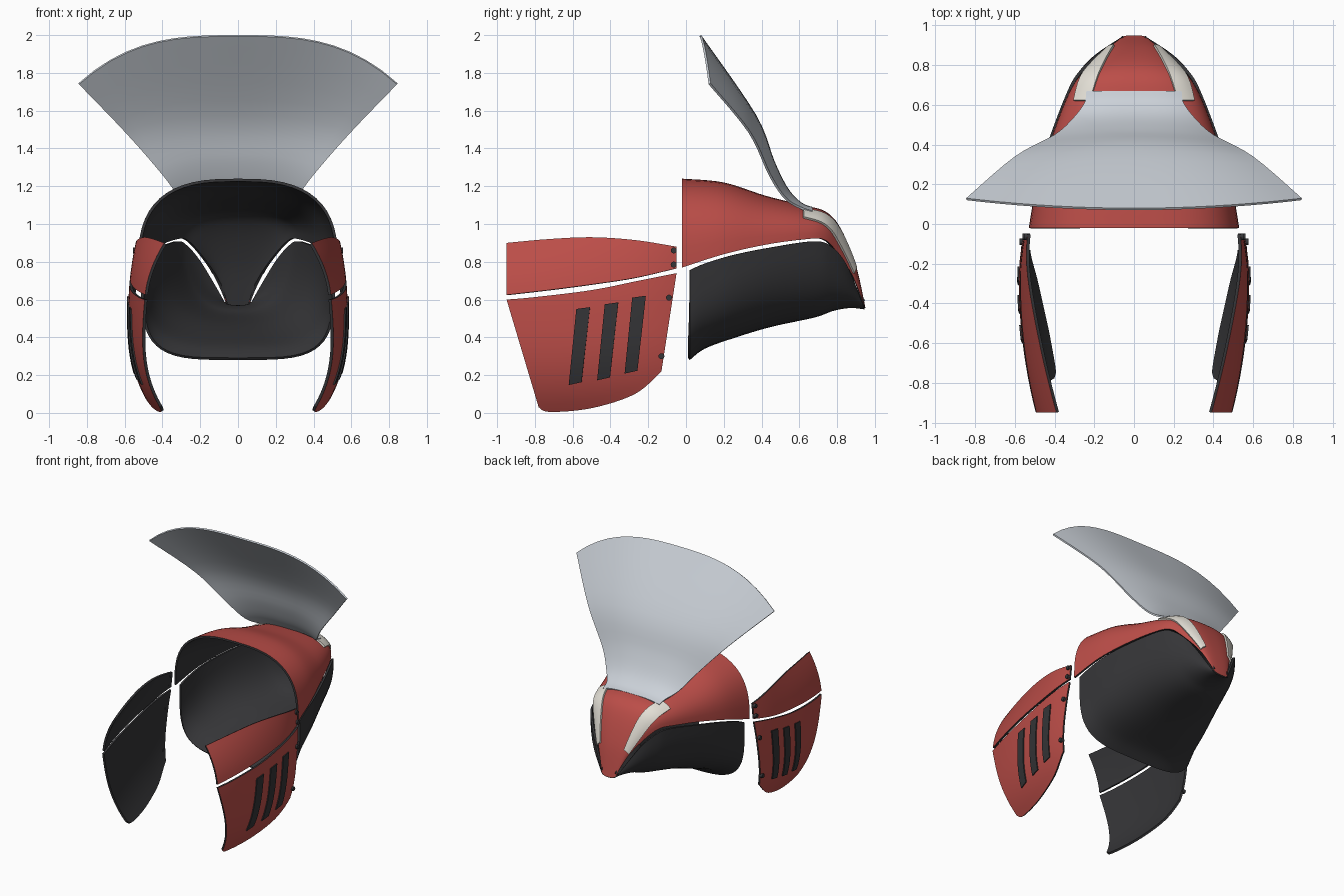
import bpy, bmesh
from math import sin, cos, pi, radians
from mathutils import Vector

if "Cube" in bpy.data.objects:
    bpy.data.objects.remove(bpy.data.objects["Cube"])


def material(name, rgb):
    m = bpy.data.materials.new(name)
    m.diffuse_color = (*rgb, 1)
    m.use_nodes = True
    m.node_tree.nodes["Principled BSDF"].inputs["Base Color"].default_value = m.diffuse_color
    return m


RED = material("red_paint", (0.5, 0.075, 0.065))
BLACK = material("black_lining", (0.035, 0.035, 0.038))
IVORY = material("ivory", (0.78, 0.75, 0.68))
SILVER = material("silver", (0.6, 0.64, 0.69))


def spline(rows, u):
    """Smooth interpolation through table rows, u in 0..1."""
    n = len(rows) - 1
    i = min(int(u * n), n - 1)
    t = u * n - i
    p = [rows[max(0, min(n, i + k))] for k in (-1, 0, 1, 2)]
    return [b + 0.5 * t * (c - a + t * (2 * a - 5 * b + 4 * c - d + t * (3 * (b - c) + d - a)))
            for a, b, c, d in zip(*p)]


def finish(obj):
    bpy.ops.object.select_all(action='DESELECT')
    obj.select_set(True)
    bpy.context.view_layer.objects.active = obj
    for m in list(obj.modifiers):
        bpy.ops.object.modifier_apply(modifier=m.name)
    bpy.ops.object.shade_smooth_by_angle(angle=radians(35))


def sheet(name, f, nu, nv, outside, mats, thick=0.015, offset=-1):
    """Curved sheet from f(u, v), mirrored across x and given thickness."""
    bm = bmesh.new()
    g = [[bm.verts.new(f(i / nu, j / nv)) for j in range(nv + 1)] for i in range(nu + 1)]
    for i in range(nu):
        for j in range(nv):
            bm.faces.new((g[i][j], g[i + 1][j], g[i + 1][j + 1], g[i][j + 1]))
    bm.normal_update()
    ref = Vector(outside)
    if sum(q.normal.dot(q.calc_center_median() - ref) for q in bm.faces) < 0:
        bmesh.ops.reverse_faces(bm, faces=bm.faces[:])
    me = bpy.data.meshes.new(name)
    bm.to_mesh(me)
    bm.free()
    obj = bpy.data.objects.new(name, me)
    bpy.context.collection.objects.link(obj)
    for m in mats:
        me.materials.append(m)
    mir = obj.modifiers.new("mirror", 'MIRROR')
    mir.merge_threshold = 0.0005
    sol = obj.modifiers.new("thickness", 'SOLIDIFY')
    sol.thickness = thick
    sol.offset = offset
    sol.material_offset = sol.material_offset_rim = len(mats) - 1
    finish(obj)
    return obj


def shell(rows):
    """Loft of superellipse arcs; row: edge y, centre y, edge x, edge z, centre z, power."""
    def f(u, v):
        ye, yc, ex, ez, cz, n = spline(rows, u)
        a = v * pi / 2
        c = 0 if v == 1 else cos(a) ** (2 / n)
        s = sin(a) ** (2 / n)
        return (ex * c, ye + (yc - ye) * s, ez + (cz - ez) * s)
    return f


# Head shell: red cap above, black bowl below
cap = shell([(-.02, -.02, .53, .77, 1.24, 2.8), (.2, .2, .49, .84, 1.22, 2.6),
             (.42, .42, .42, .89, 1.15, 2.5), (.62, .62, .345, .918, 1.10, 2.5),
             (.73, .74, .285, .918, 1.065, 2.5), (.80, .82, .215, .85, .975, 2.5),
             (.88, .90, .13, .73, .78, 2.5), (.935, .95, .065, .59, .555, 2.4)])
bowl = shell([(.02, .02, .515, .755, .28, 4), (.1, .1, .505, .79, .34, 3.5),
              (.25, .25, .48, .835, .395, 3), (.45, .45, .42, .875, .455, 2.6),
              (.68, .68, .33, .908, .505, 2.5), (.77, .78, .275, .88, .54, 2.5),
              (.85, .87, .195, .785, .555, 2.4), (.935, .945, .07, .58, .548, 2.2)])
sheet("upper_shell", cap, 42, 14, (0, .4, .8), [RED, BLACK])
sheet("lower_shell", bowl, 42, 14, (0, .4, .8), [BLACK])


# Ivory brow strips lying on the cap
def brow(u, v):
    a, b = .37 - .3 * u, .62 - .12 * u ** 3
    return cap((3 + 3 * u) / 7, a + (b - a) * v)


sheet("brow_strip", brow, 16, 4, (0, .4, .8), [IVORY], 0.012, 1)

# Fan crest: edge x, y, z and centre y, z
CREST = [(.24, .67, 1.07, .67, 1.09), (.25, .61, 1.09, .61, 1.115), (.31, .53, 1.14, .54, 1.19),
         (.4, .45, 1.26, .47, 1.33), (.6, .34, 1.49, .37, 1.58), (.845, .13, 1.745, .08, 2.0)]


def crest(u, v):
    ex, ey, ez, cy, cz = spline(CREST, u)
    t = 1 - v
    return (ex * t, cy + (ey - cy) * t ** 2, cz + (ez - cz) * t ** 3)


sheet("fan_crest", crest, 25, 10, (0, 0, 1), [SILVER], 0.012)


# Cheek guards: bulging side surface x(y, z)
def cheek_x(y, z):
    x = .58 - (.19 if y < -.28 else .5) * (y + .28) ** 2
    if z > .57:
        return x - (.15 - .85 * y) * (z - .57) ** 2
    return x - .75 * (.57 - z) ** 3


def panel(rows):
    """Row: top y, top z, bottom y, bottom z."""
    def f(u, v):
        ty, tz, by, bz = spline(rows, u)
        y, z = ty + (by - ty) * v, tz + (bz - tz) * v
        return (cheek_x(y, z), y, z)
    return f


MID = (0, -.5, .5)
sheet("upper_cheek_guard", panel([(-.95, .9, -.95, .625), (-.73, .92, -.73, .65), (-.5, .93, -.5, .68),
      (-.27, .915, -.27, .715), (-.05, .88, -.05, .765)]), 20, 8, MID, [RED, BLACK])
sheet("lower_cheek_guard", panel([(-.95, .6, -.78, .03), (-.8, .613, -.72, .005), (-.5, .65, -.5, .025),
      (-.25, .70, -.27, .10), (-.05, .74, -.13, .22)]), 24, 14, MID, [RED, BLACK])

# Black slats on the lower guard
for k, (y, z) in enumerate([(-.62, .15), (-.47, .175), (-.325, .21)]):
    rows = [(y + .04, z + .40, y, z), (y + .112, z + .41, y + .068, z + .015)]
    sheet(f"cheek_slat_{k + 1}", panel(rows), 2, 10, MID, [BLACK], 0.008, 1)

# Rivets along the rear edge of the guards
for k, (y, z) in enumerate([(-.065, .86), (-.065, .785), (-.09, .61), (-.13, .30)]):
    for side in (-1, 1):
        bpy.ops.mesh.primitive_cylinder_add(vertices=12, radius=.016, depth=.03,
                                            location=(side * cheek_x(y, z), y, z), rotation=(0, pi / 2, 0))
        rivet = bpy.context.object
        rivet.name = f"rivet_{k + 1}_{'right' if side > 0 else 'left'}"
        rivet.data.materials.append(BLACK)
        finish(rivet)
